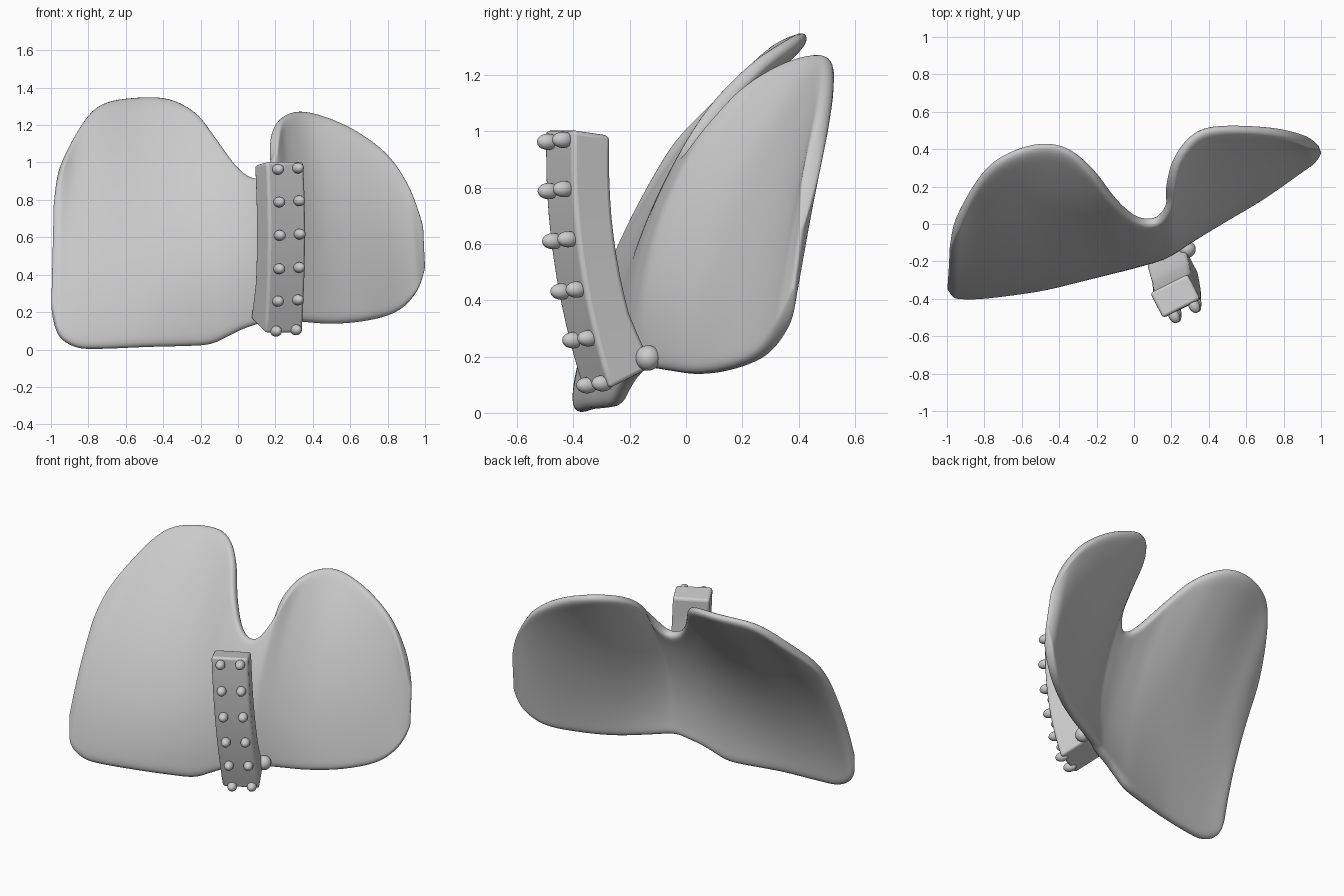
import bpy, bmesh, math
from mathutils import Vector, Matrix

if "Cube" in bpy.data.objects:
    bpy.data.objects.remove(bpy.data.objects["Cube"])


def finish(name, bm, angle=40):
    bmesh.ops.recalc_face_normals(bm, faces=bm.faces)
    me = bpy.data.meshes.new(name)
    bm.to_mesh(me)
    bm.free()
    ob = bpy.data.objects.new(name, me)
    bpy.context.collection.objects.link(ob)
    bpy.ops.object.select_all(action='DESELECT')
    ob.select_set(True)
    bpy.context.view_layer.objects.active = ob
    bpy.ops.object.shade_smooth_by_angle(angle=math.radians(angle))
    return ob


def skin(bm, rows, closed=False):
    vs = [[bm.verts.new(p) for p in r] for r in rows]
    n = len(vs[0])
    for a, b in zip(vs, vs[1:]):
        for j in range(n if closed else n - 1):
            k = (j + 1) % n
            bm.faces.new((a[j], a[k], b[k], b[j]))
    return vs


def catmull(p0, p1, p2, p3, t):
    return [0.5 * (2 * b + (c - a) * t + (2 * a - 5 * b + 4 * c - d) * t * t
                   + (3 * b - a - 3 * c + d) * t ** 3)
            for a, b, c, d in zip(p0, p1, p2, p3)]


# Two-lobed curved shell: columns of bottom xyz, middle y, top xyz
columns = [
    (-.995, -.355, .24, -.26, -.985, -.13, .78),
    (-.965, -.375, .08, -.24, -.95, 0, .98),
    (-.87, -.38, .01, -.20, -.85, .21, 1.18),
    (-.74, -.37, 0, -.16, -.73, .345, 1.31),
    (-.5, -.335, .01, -.125, -.53, .425, 1.345),
    (-.3, -.285, .015, -.115, -.36, .405, 1.335),
    (-.15, -.245, .025, -.125, -.22, .285, 1.26),
    (-.05, -.22, .07, -.14, -.12, .15, 1.13),
    (.02, -.20, .105, -.15, -.02, .05, .99),
    (.09, -.18, .13, -.145, .06, .015, .92),
    (.15, -.16, .15, -.125, .135, .03, .925),
    (.20, -.13, .16, -.095, .185, .11, 1.03),
    (.25, -.10, .155, -.05, .195, .22, 1.16),
    (.35, -.04, .145, .04, .235, .37, 1.245),
    (.50, .045, .135, .165, .36, .50, 1.27),
    (.68, .15, .15, .27, .58, .515, 1.195),
    (.85, .27, .20, .355, .79, .49, 1.05),
    (.955, .345, .31, .395, .92, .445, .86),
    (1.0, .385, .44, .395, .99, .41, .66),
]
SUB, ROWS = 3, 16
dense = []
last = len(columns) - 1
for i in range(last):
    q = [columns[min(max(i + d, 0), last)] for d in (-1, 0, 1, 2)]
    dense += [catmull(*q, s / SUB) for s in range(SUB)]
dense.append(columns[-1])
rows = []
for c in dense:
    b, t = Vector(c[:3]), Vector(c[4:])
    m = (b + t) / 2
    m.y = 2 * c[3] - m.y
    rows.append([b * (1 - s) ** 2 + m * 2 * s * (1 - s) + t * s * s
                 for s in (j / ROWS for j in range(ROWS + 1))])
bm = bmesh.new()
skin(bm, rows)
shell = finish("lobed_shell", bm, 180)

# Thin the shell towards its two outer side edges
group = shell.vertex_groups.new(name="thickness")
for i in range(len(rows)):
    w = min(1, .2 + .27 * min(i, len(rows) - 1 - i))
    group.add(list(range(i * (ROWS + 1), (i + 1) * (ROWS + 1))), w, 'REPLACE')
sol = shell.modifiers.new("thickness", 'SOLIDIFY')
sol.thickness, sol.offset, sol.vertex_group = 0.06, 0, "thickness"
sub = shell.modifiers.new("round", 'SUBSURF')
sub.levels = sub.render_levels = 2

# Curved bar, turned towards the front right, its foot running into the shell
U, N = Vector((.89, .45, 0)), Vector((.45, -.89, 0))


def path(z):
    return Vector((.215 + .015 * (1 - ((z - .62) / .45) ** 2),
                   -.385 + .14 * (max(.9 - z, 0) / .8) ** 2, z))


rings = []
for i in range(13):
    f = i / 12
    tilt = -.45 + .58 * min(1, f * 1.4)
    back = .075 + .025 * max(0, 1 - f * 4)
    rings.append([path(.12 + .875 * f) + U * a * .112 + N * d
                  + Vector((0, 0, d * tilt))
                  for a, d in ((-1, -back), (1, -back), (1, .075), (-1, .075))])
bm = bmesh.new()
vs = skin(bm, rings, closed=True)
bm.faces.new(vs[0])
bm.faces.new(vs[-1])
bar = finish("curved_bar", bm)
bev = bar.modifiers.new("soft_edges", 'BEVEL')
bev.width, bev.segments = 0.016, 3
bev.limit_method, bev.angle_limit = 'ANGLE', math.radians(40)

# Two columns of rounded studs along the bar front
bm = bmesh.new()
rot = N.to_track_quat('Z', 'Y').to_matrix().to_4x4()
for z in (.965, .79, .612, .433, .26, .1):
    for side in (-.054, .066):
        p = path(z) + U * side + N * .092
        p.z += .005 if side > 0 else -.002
        bmesh.ops.create_uvsphere(
            bm, u_segments=20, v_segments=12, radius=.029,
            matrix=Matrix.Translation(p) @ rot @ Matrix.Diagonal((1, 1, 1.4, 1)))
finish("bar_studs", bm, 60)

# Small nub where the bar joins the shell
bm = bmesh.new()
bmesh.ops.create_uvsphere(bm, u_segments=20, v_segments=12, radius=.045,
                          matrix=Matrix.Translation((.285, -.135, .195)))
finish("joint_nub", bm, 60)
